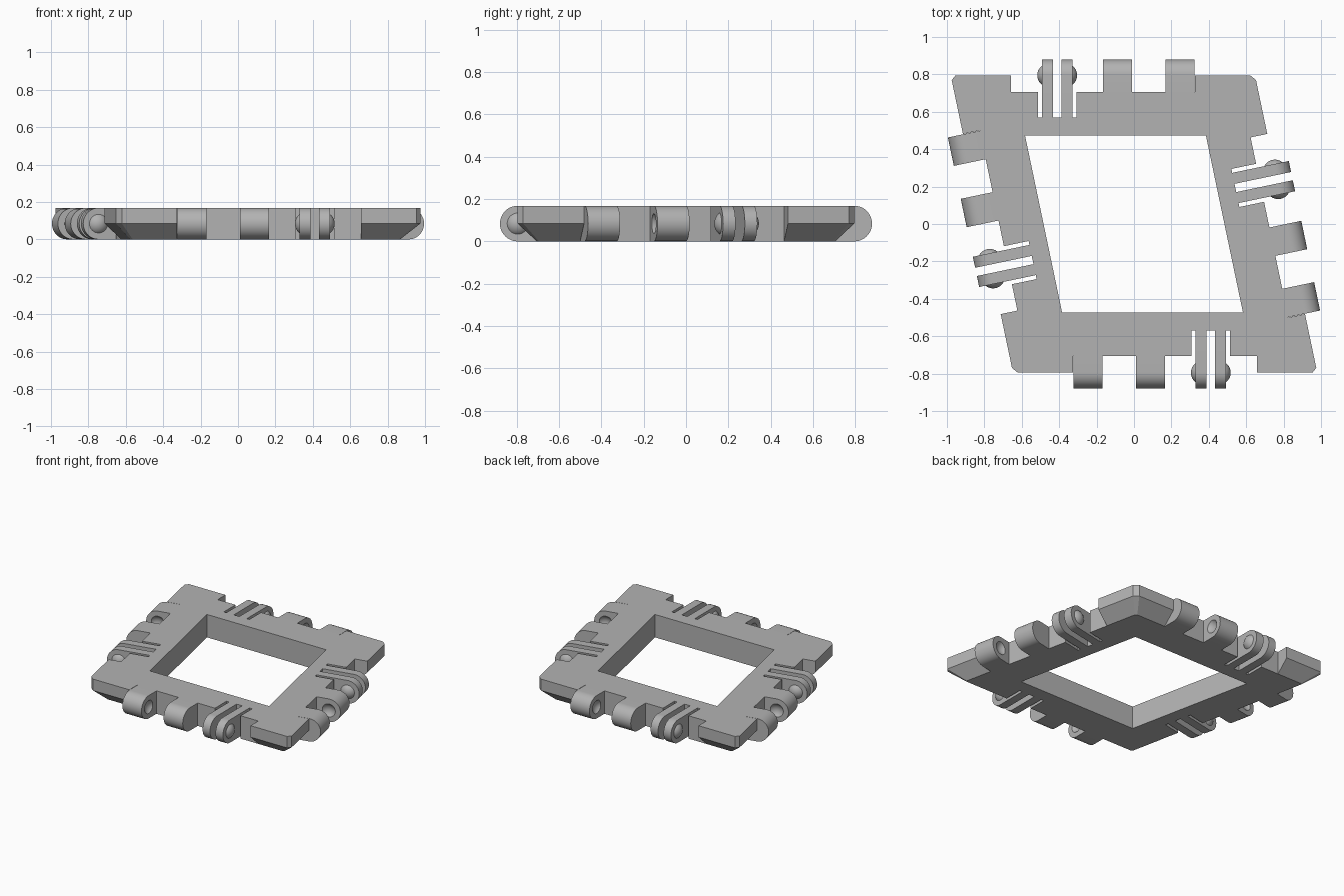
import bpy, bmesh, math
from math import sin, cos, pi, radians
from mathutils import Matrix, Vector

if "Cube" in bpy.data.objects:
    bpy.data.objects.remove(bpy.data.objects["Cube"], do_unlink=True)

R = 0.084            # half thickness, also the hinge radius
H = 2 * R
EDGE = 0.795         # centre to outer side
SHIFT = 0.1665       # sideways offset of each side's middle
HALF = 0.8135        # half the length of a side
LEAN = radians(11.82)
CLIP = 0.244         # clip and knuckle-gap centre along the side
ROOT = 0.09          # depth of the hinge notch
SLOT = 0.225         # depth of the clip slots

grey = bpy.data.materials.new("matte_grey")
grey.use_nodes = True
grey.diffuse_color = (0.45, 0.45, 0.45, 1)
grey.node_tree.nodes["Principled BSDF"].inputs["Base Color"].default_value = grey.diffuse_color


def finish(name, bm, matrix=Matrix()):
    bmesh.ops.recalc_face_normals(bm, faces=bm.faces)
    mesh = bpy.data.meshes.new(name)
    bm.to_mesh(mesh)
    bm.free()
    mesh.materials.append(grey)
    ob = bpy.data.objects.new(name, mesh)
    ob.matrix_world = matrix
    bpy.context.collection.objects.link(ob)
    return ob


def loft(rings):
    """Solid through matching rings of points, capped at both ends."""
    bm = bmesh.new()
    loops = [[bm.verts.new(p) for p in ring] for ring in rings]
    n = len(loops[0])
    for a, b in zip(loops, loops[1:]):
        for i in range(n):
            bm.faces.new((a[i], a[(i + 1) % n], b[(i + 1) % n], b[i]))
    bm.faces.new(loops[0])
    bm.faces.new(loops[-1])
    return bm


def box(x0, x1, y0, y1, z0, z1):
    return loft([[(x0, y0, z), (x1, y0, z), (x1, y1, z), (x0, y1, z)] for z in (z0, z1)])


def tongue(x0, x1, back):
    """Bar across x with a half-round nose centred on the hinge axis."""
    prof = [(back, 0), (back, H)]
    prof += [(-R * sin(a), R + R * cos(a)) for a in (pi * i / 24 for i in range(25))]
    return loft([[(x, y, z) for y, z in prof] for x in (x0, x1)])


def cut(target, bm, matrix=Matrix()):
    cutter = finish("cutter", bm, matrix)
    cutter.hide_render = True
    mod = target.modifiers.new("cut", "BOOLEAN")
    mod.operation, mod.solver, mod.object = "DIFFERENCE", "EXACT", cutter
    activate(target)
    bpy.ops.object.modifier_apply(modifier=mod.name)
    bpy.data.objects.remove(cutter, do_unlink=True)


def activate(ob):
    bpy.context.view_layer.update()
    bpy.ops.object.select_all(action="DESELECT")
    ob.select_set(True)
    bpy.context.view_layer.objects.active = ob


def smooth(ob):
    activate(ob)
    bpy.ops.object.shade_smooth_by_angle(angle=radians(30))


def sphere(x, radius):
    bm = bmesh.new()
    bmesh.ops.create_uvsphere(bm, u_segments=32, v_segments=20, radius=radius,
                              matrix=Matrix.Translation((x, 0, R)) @ Matrix.Rotation(pi / 2, 4, "Y"))
    return bm


# Rhombus corners
corners = [Vector((SHIFT - HALF, -EDGE, 0)), Vector((SHIFT + HALF, -EDGE, 0))]
corners += [-c for c in corners]


def rhombus(scale, z, trim):
    """Rhombus ring with each corner trimmed off."""
    ring = []
    for i, c in enumerate(corners):
        for other in (corners[i - 1], corners[(i + 1) % 4]):
            p = (c + (other - c).normalized() * trim) * scale
            ring.append((p.x, p.y, z))
    return ring


# Frame: upright rim, undercut below mid height, open middle
inset = (EDGE - ROOT) / EDGE
frame = finish("frame", loft([rhombus(inset, 0, 0.012), rhombus(1, R, 0.026), rhombus(1, H, 0.026)]))
hole = 0.4725 / EDGE
cut(frame, loft([[(c.x * hole, c.y * hole, z) for c in corners] for z in (-0.1, H + 0.1)]))

# Four equal sides; local x runs along the side and y points inward
for k, side in enumerate(("front", "left", "back", "right")):
    turn = k * pi / 2 + (LEAN if k % 2 else 0)
    slide = -SHIFT if k % 2 else SHIFT
    place = Matrix.Rotation(turn, 4, "Z") @ Matrix.Translation((slide, -EDGE, 0))

    # Hinge notch and clip pocket
    cut(frame, box(-0.492, 0.492, -0.2, ROOT, -0.1, H + 0.1), place)
    cut(frame, box(CLIP - 0.104, CLIP + 0.104, -0.2, SLOT, -0.1, H + 0.1), place)

    # Knuckles with ball sockets facing each other
    for label, x0, x1, face, way in (("outer", -0.49, -0.335, -0.335, 1),
                                     ("inner", -0.155, 0, -0.155, -1)):
        knuckle = finish(f"{side}_{label}_knuckle", tongue(x0, x1, ROOT), place)
        cut(knuckle, sphere(face + way * 0.04, 0.062), place)
        smooth(knuckle)

    # Flexible clip fingers with a snap ball on each outer face
    for label, way in (("first", -1), ("second", 1)):
        inner, outer = CLIP + way * 0.0225, CLIP + way * 0.0825
        smooth(finish(f"{side}_{label}_clip_finger", tongue(inner, outer, SLOT), place))
        ball = sphere(outer - way * 0.04, 0.064)
        bmesh.ops.bisect_plane(ball, geom=ball.verts[:] + ball.edges[:] + ball.faces[:],
                               plane_co=(outer, 0, R), plane_no=(way, 0, 0), clear_inner=True)
        smooth(finish(f"{side}_{label}_snap_ball", ball, place))
